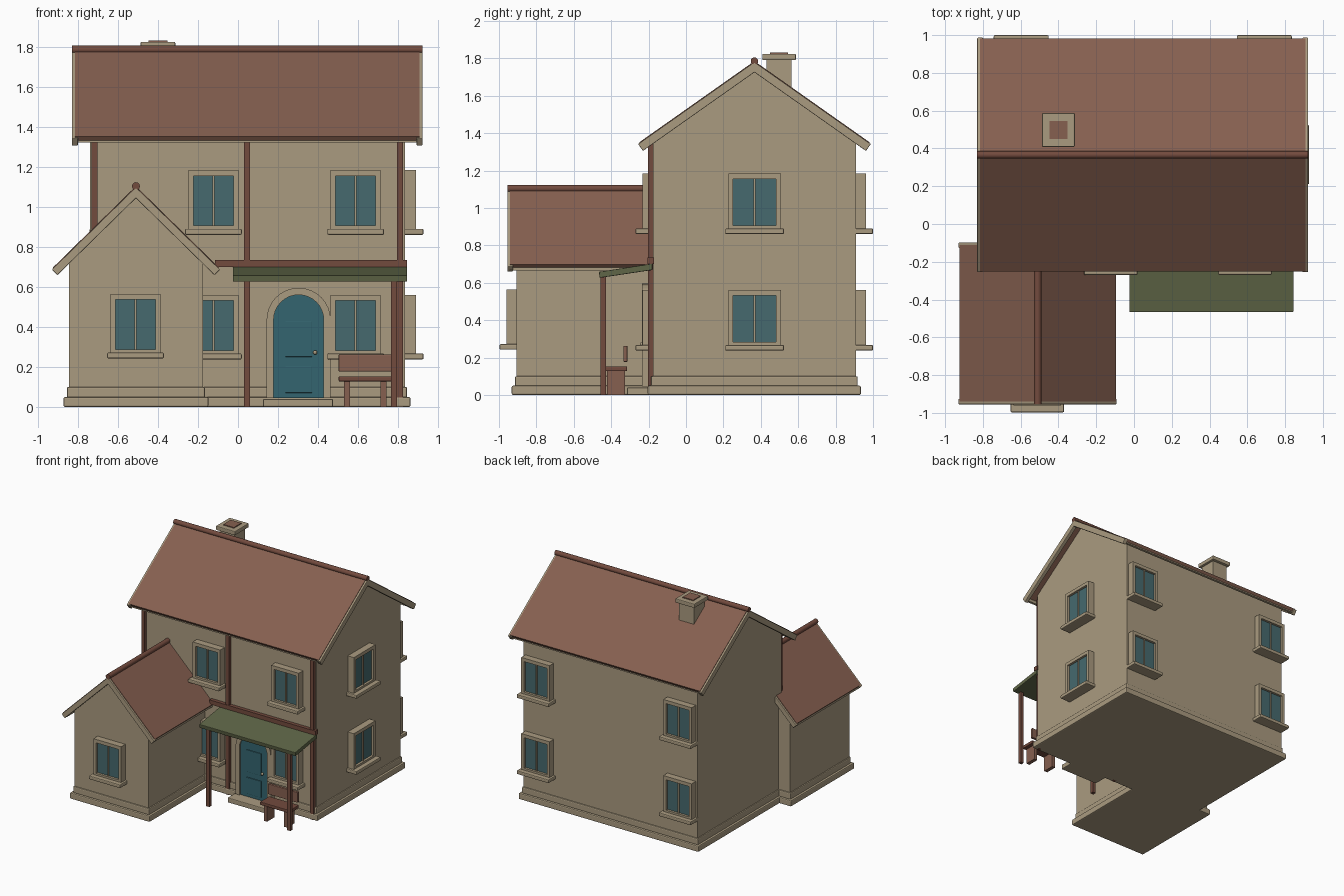
import bpy, bmesh, math
from mathutils import Matrix, Vector

old = bpy.data.objects.get("Cube")
if old:
    bpy.data.objects.remove(old, do_unlink=True)


def material(name, r, g, b):
    m = bpy.data.materials.new(name)
    m.use_nodes = True
    m.diffuse_color = (r, g, b, 1)
    m.node_tree.nodes["Principled BSDF"].inputs["Base Color"].default_value = (r, g, b, 1)
    return m


STONE = material("sand plaster", .402, .328, .216)
TILE = material("clay roof", .238, .117, .080)
WOOD = material("dark timber", .171, .070, .048)
GLASS = material("teal glass", .061, .144, .156)
DOOR = material("door blue", .034, .130, .160)
GREEN = material("canopy green", .115, .133, .063)


def finish(name, bm, mat, bevel=0, smooth=False):
    bmesh.ops.recalc_face_normals(bm, faces=bm.faces)
    mesh = bpy.data.meshes.new(name)
    bm.to_mesh(mesh)
    bm.free()
    mesh.materials.append(mat)
    ob = bpy.data.objects.new(name, mesh)
    bpy.context.collection.objects.link(ob)
    if bevel:
        mod = ob.modifiers.new("soft edges", 'BEVEL')
        mod.width = bevel
        mod.segments = 2
    if smooth:
        bpy.context.view_layer.objects.active = ob
        ob.select_set(True)
        bpy.ops.object.shade_smooth_by_angle(angle=math.radians(50))
        ob.select_set(False)
    return ob


def boxes(name, spans, mat, bevel=0, place=Matrix()):
    """One object from boxes given as (x0, x1, y0, y1, z0, z1)."""
    bm = bmesh.new()
    for x0, x1, y0, y1, z0, z1 in spans:
        mid = Vector((x0 + x1, y0 + y1, z0 + z1)) / 2
        size = Matrix.Diagonal((x1 - x0, y1 - y0, z1 - z0, 1))
        bmesh.ops.create_cube(bm, size=1, matrix=place @ Matrix.Translation(mid) @ size)
    return finish(name, bm, mat, bevel)


def prism(name, profile, axis, a, b, mat, bevel=0):
    """Extrude a (side, height) profile along x or y from a to b."""
    def point(u, v):
        return (a, u, v) if axis == 'x' else (u, a, v)
    bm = bmesh.new()
    face = bm.faces.new([bm.verts.new(point(u, v)) for u, v in profile])
    out = bmesh.ops.extrude_face_region(bm, geom=[face])
    move = Vector((b - a, 0, 0)) if axis == 'x' else Vector((0, b - a, 0))
    verts = [g for g in out["geom"] if isinstance(g, bmesh.types.BMVert)]
    bmesh.ops.translate(bm, vec=move, verts=verts)
    return finish(name, bm, mat, bevel)


def chevron(mid, half, ridge, slope, thick):
    """Roof section with ends cut square to the slope."""
    ang = math.atan(slope)
    n = thick * math.cos(ang)
    eave = ridge - half * slope
    du, dv = half - n * math.sin(ang), eave - n * math.cos(ang)
    return [(mid - half, eave), (mid, ridge), (mid + half, eave),
            (mid + du, dv), (mid, ridge - thick), (mid - du, dv)]


def house(name, axis, mid, wall_half, roof_half, ridge, slope, walls, roof):
    """Gabled walls, roof covering, bargeboards, eave boards and ridge."""
    top = ridge - .025
    shoulder = top - wall_half * slope
    l, r = mid - wall_half, mid + wall_half
    prism(name + "_walls", [(l, 0), (r, 0), (r, shoulder), (mid, top), (l, shoulder)],
          axis, *walls, STONE)
    a, b = roof
    prism(name + "_roof", chevron(mid, roof_half, ridge, slope, .03), axis, a + .015, b - .015, TILE)
    board = chevron(mid, roof_half + .005, ridge - .005, slope, .055)
    for end, s in (("first", a), ("second", b - .03)):
        prism(f"{name}_bargeboard_{end}", board, axis, s, s + .03, STONE, .004)
    eave = ridge - roof_half * slope
    for side in (-1, 1):
        e = mid + side * (roof_half - .014)
        u0, u1 = sorted((e, e - side * .02))
        prism(f"{name}_eave_board_{'low' if side < 0 else 'high'}",
              [(u0, eave - .03), (u1, eave - .03), (u1, eave - .004), (u0, eave - .004)],
              axis, a + .01, b - .01, STONE)
    # Round ridge cap
    bm = bmesh.new()
    centre = (a + b) / 2
    loc, rot = (((centre, mid, ridge), Matrix.Rotation(math.pi / 2, 4, 'Y')) if axis == 'x'
                else ((mid, centre, ridge), Matrix.Rotation(math.pi / 2, 4, 'X')))
    bmesh.ops.create_cone(bm, cap_ends=True, segments=12, radius1=.02, radius2=.02,
                          depth=b - a, matrix=Matrix.Translation(loc) @ rot)
    finish(name + "_ridge", bm, WOOD, smooth=True)


def plinth(name, x0, x1, y0, y1):
    boxes(name, [(x0 - o, x1 + o, y0 - o, y1 + o, z0, z1)
                 for o, z0, z1 in ((.027, 0, .05), (.01, .045, .10))], STONE, .008)


def window(name, x, y, sill, turn=0, width=.25):
    """Framed two-pane window, facing -y before it is turned."""
    place = Matrix.Translation((x, y, sill)) @ Matrix.Rotation(math.radians(turn), 4, 'Z')
    h, top, rim = width / 2, .293, .025
    boxes(name + "_frame", [(-h, -h + rim, -.055, .01, 0, top), (h - rim, h, -.055, .01, 0, top),
                            (-h + rim, h - rim, -.055, .01, top - .028, top),
                            (-h + rim, h - rim, -.055, .01, 0, .016),
                            (-.005, .005, -.045, .01, .016, top - .028)], STONE, place=place)
    boxes(name + "_panes", [(-h + rim, -.005, -.036, .01, .016, top - .028),
                            (.005, h - rim, -.036, .01, .016, top - .028)], GLASS, place=place)
    boxes(name + "_sill", [(-h - .017, h + .017, -.092, .01, -.03, 0)], STONE, .007, place)


# Main house and front wing
FRONT, BACK, RIGHT, LEFT = -.178, .908, .835, -.74
house("main", 'x', .366, .543, .617, 1.785, .705, (LEFT, RIGHT), (-.83, .922))
plinth("main_plinth", LEFT, RIGHT, FRONT, BACK)
house("wing", 'y', -.51, .335, .415, 1.103, .98, (-.905, -.14), (-.955, -.097))
plinth("wing_plinth", -.845, -.175, -.905, -.14)

# Windows
window("wing_window", -.512, -.905, .272)
for floor, z in (("lower", .267), ("upper", .89)):
    for side, x in (("right", -.123), ("left", .588)):
        window(f"front_{side}_{floor}_window", x, FRONT, z)
    for side, x in (("right", -.597), ("left", .69)):
        window(f"back_{side}_{floor}_window", x, BACK, z, 180, .257)
    window(f"side_{floor}_window", RIGHT, .367, z, 90, .28)

# Timber on the front wall
for name, x in (("right", -.718), ("middle", .046), ("left", .81)):
    boxes(f"wall_post_{name}", [(x - .015, x + .015, -.203, -.17, 0, 1.345)], WOOD)
boxes("wall_beam", [(-.115, .845, -.207, -.17, .70, .735)], WOOD)

# Porch canopy on two posts
prism("canopy", [(-.466, .658), (-.18, .702), (-.18, .668), (-.461, .626)],
      'x', -.025, .845, GREEN, .004)
for name, x in (("right", .046), ("left", .78)):
    boxes(f"canopy_post_{name}", [(x - .015, x + .015, -.458, -.428, 0, .64)], WOOD)


# Arched door with surround, panels and knob
def arch(half, foot, spring=.435, mid=.303):
    curve = [(mid + half * math.cos(t * math.pi / 16), spring + half * math.sin(t * math.pi / 16))
             for t in range(17)]
    return [(mid + half, foot)] + curve + [(mid - half, foot)]


prism("door_surround", arch(.16, .045) + arch(.125, .045)[::-1], 'y', -.236, -.17, STONE)
prism("door", arch(.125, .045), 'y', -.224, -.17, DOOR)
for name, z0, z1 in (("lower", .07, .205), ("upper", .25, .43)):
    boxes(f"door_panel_{name}", [(.237, .37, -.231, -.222, z0, z1)], DOOR, .003)
bm = bmesh.new()
bmesh.ops.create_uvsphere(bm, u_segments=12, v_segments=8, radius=.011,
                          matrix=Matrix.Translation((.385, -.236, .272)))
finish("door_knob", bm, STONE, smooth=True)
boxes("doorstep", [(.125, .475, -.315, -.17, 0, .04)], STONE, .006)

# Bench
boxes("bench_seat", [(.503, .773, -.435, -.315, .127, .153)], WOOD, .005)
boxes("bench_back", [(.503, .773, -.335, -.313, .177, .262)], TILE, .004)
boxes("bench_legs", [(x, x + .03, -.423, -.327, 0, .13) for x in (.53, .712)], TILE)

# Chimney
boxes("chimney_stack", [(-.468, -.332, .43, .565, 1.55, 1.80)], STONE)
boxes("chimney_cap", [(-.487, -.313, .408, .588, 1.79, 1.824)], STONE, .006)
boxes("chimney_flue", [(-.448, -.352, .45, .546, 1.80, 1.831)], TILE)
